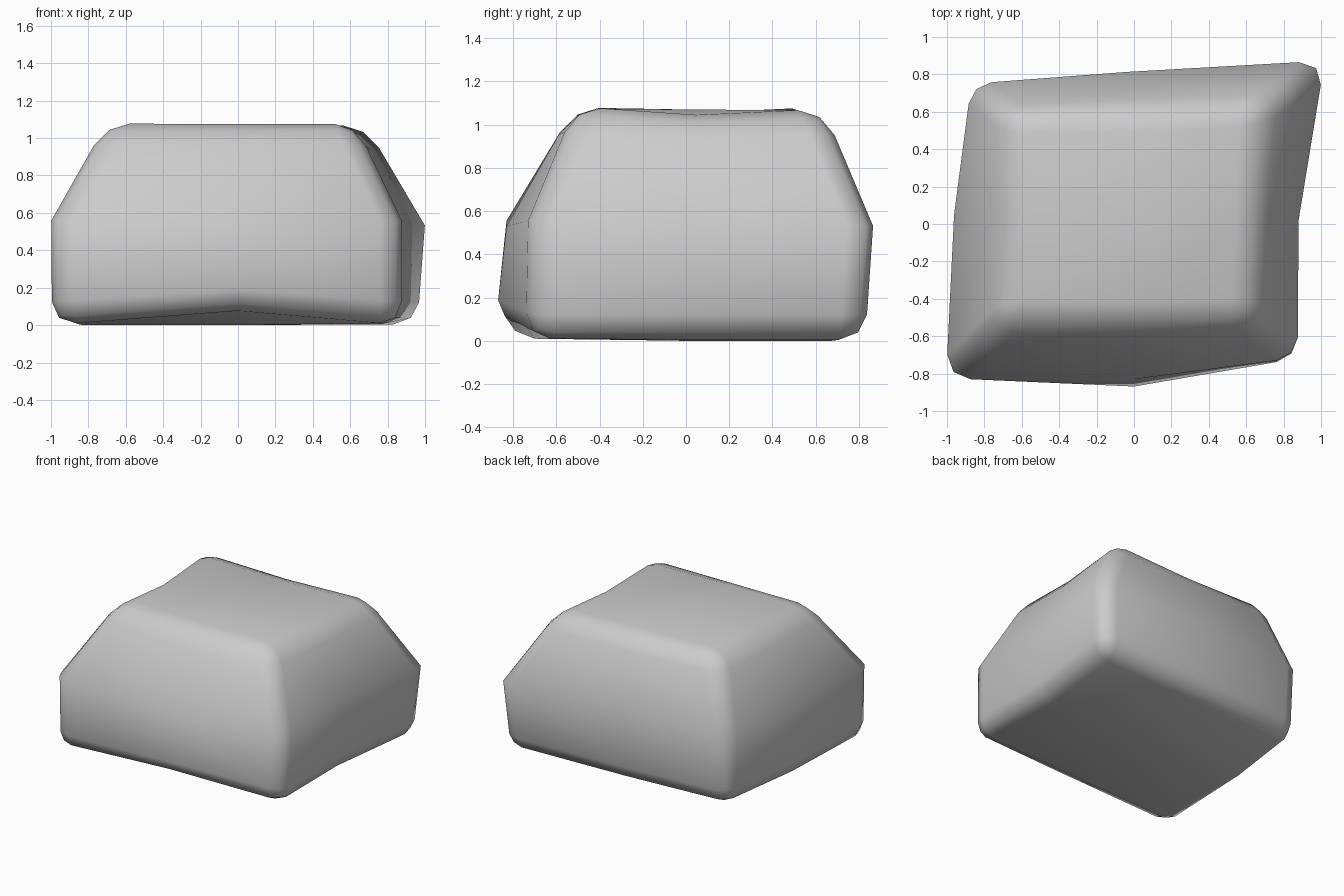
import bpy, bmesh, math
from mathutils import Vector

if "Cube" in bpy.data.objects:
    bpy.data.objects.remove(bpy.data.objects["Cube"])

# Control cage of the rock: three rings of 8 points (from front-left, counter-clockwise)
ORDER = [(-1, -1), (0, -1), (1, -1), (1, 0), (1, 1), (0, 1), (-1, 1), (-1, 0)]
bottom = [(-1.0, -.82, 0), (0, -.88, .09), (.875, -.72, 0), (.87, 0, .005),
          (.975, .835, .005), (-.03, .79, 0), (-.86, .73, 0), (-.96, .03, 0)]
middle = [(-1.005, -.83, .56), (0, -.83, .53), (.875, -.715, .56), (.88, .02, .55),
          (1.02, .873, .53), (-.04, .813, .54), (-.87, .75, .55), (-.962, .05, .55)]
top = [(-.71, -.51, 1.085), (0, -.52, 1.075), (.62, -.51, 1.085), (.66, .06, 1.04),
       (.69, .64, 1.075), (0, .62, 1.06), (-.70, .60, 1.085), (-.68, .05, 1.05)]
cage = {(0, 0, -1): (0, 0, 0), (0, 0, 0): (0, 0, .55), (0, 0, 1): (0, 0, 1.07)}
for k, ring in zip((-1, 0, 1), (bottom, middle, top)):
    for (i, j), p in zip(ORDER, ring):
        cage[(i, j, k)] = p

# Plain block with rounded edges, cut through the middle on each axis
HALF = Vector((.92, .8, .54))
bm = bmesh.new()
bmesh.ops.create_cube(bm, size=2)
bmesh.ops.scale(bm, vec=HALF, verts=bm.verts)
bmesh.ops.bevel(bm, geom=bm.edges[:], offset=.12, offset_type='OFFSET', segments=2,
                profile=.5, affect='EDGES')
for n in ((1, 0, 0), (0, 1, 0), (0, 0, 1)):
    bmesh.ops.bisect_plane(bm, geom=bm.verts[:] + bm.edges[:] + bm.faces[:],
                           plane_co=(0, 0, 0), plane_no=n)


def warp(co):
    """Blend the cage points around a position in the block."""
    u = [co[a] / HALF[a] for a in range(3)]
    widen = 1 + .35 * max(u[2], 0)      # keep the rounding as wide on the narrow top
    for a in (0, 1):
        if abs(u[a]) > .5:
            u[a] = math.copysign(1 - (1 - abs(u[a])) * widen, u[a])
    out = Vector()
    for c, p in cage.items():
        w = 1
        for a in range(3):
            w *= max(0, 1 - abs(u[a] - c[a]))
        out += Vector(p) * w
    return out


for v in bm.verts:
    v.co = warp(v.co)
low = min(v.co.z for v in bm.verts)
for v in bm.verts:
    v.co.z -= low
bmesh.ops.recalc_face_normals(bm, faces=bm.faces[:])
for f in bm.faces:
    f.smooth = True
mesh = bpy.data.meshes.new("rock")
bm.to_mesh(mesh)
bm.free()
rock = bpy.data.objects.new("rock", mesh)
bpy.context.collection.objects.link(rock)
